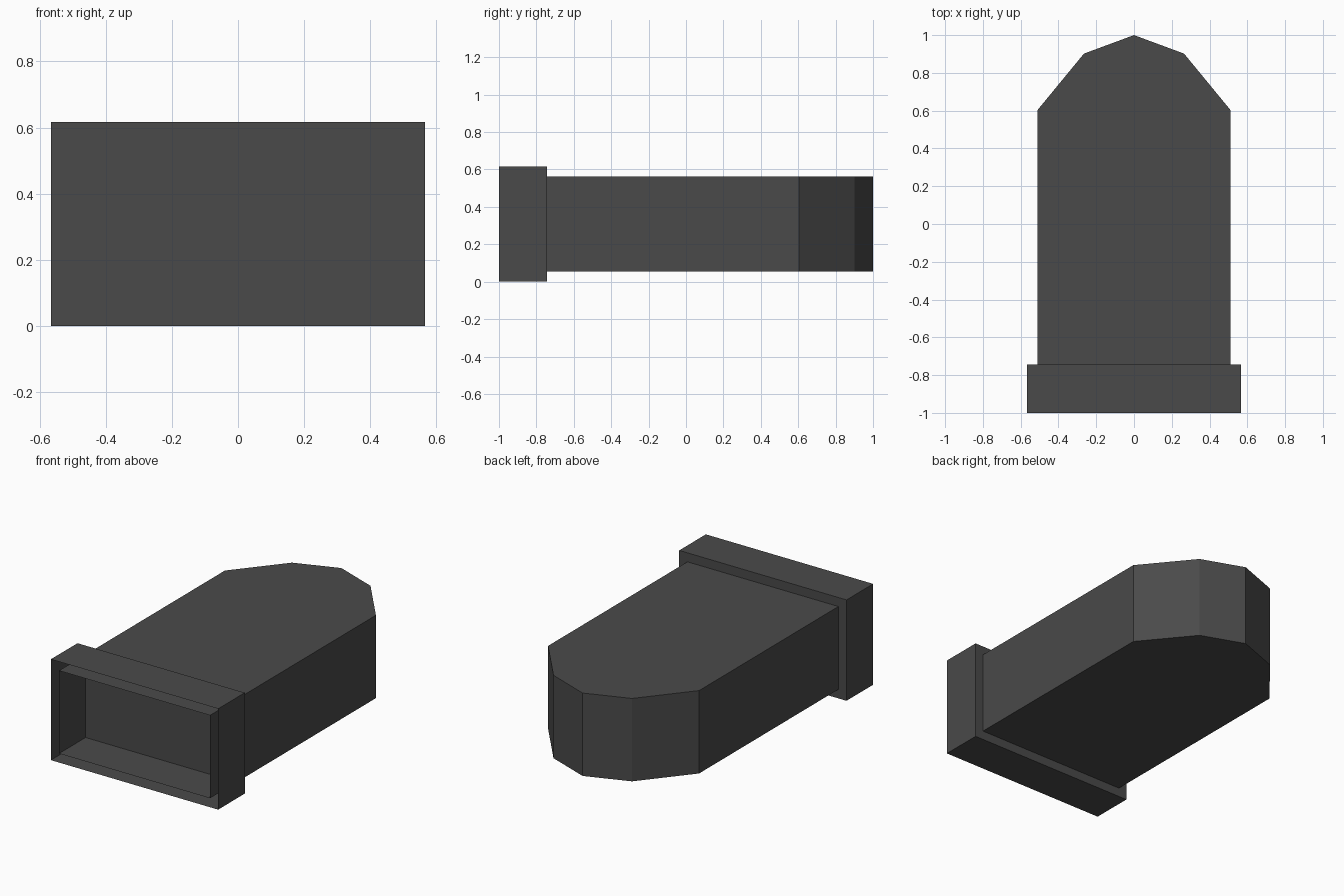
import bpy
import bmesh

cube = bpy.data.objects.get("Cube")
if cube:
    bpy.data.objects.remove(cube, do_unlink=True)

# One dark grey for everything
grey = bpy.data.materials.new("dark_grey")
grey.use_nodes = True
COLOUR = (0.068, 0.068, 0.068, 1)
grey.diffuse_color = COLOUR
grey.node_tree.nodes["Principled BSDF"].inputs["Base Color"].default_value = COLOUR

FRONT, STEP = -1.0, -0.743            # mouth of the collar, start of the body
BODY_X, BODY_Z = 0.511, (0.055, 0.562)
COLLAR_X, COLLAR_Z = 0.566, (0.0, 0.617)


def finish(name, bm):
    bmesh.ops.recalc_face_normals(bm, faces=bm.faces)
    mesh = bpy.data.meshes.new(name)
    bm.to_mesh(mesh)
    bm.free()
    mesh.materials.append(grey)
    obj = bpy.data.objects.new(name, mesh)
    bpy.context.collection.objects.link(obj)


def sleeve(name, half_x, z, back):
    """Thin rectangular sleeve, open at the front, with an optional back plate."""
    bm = bmesh.new()
    corners = [(-half_x, z[0]), (half_x, z[0]), (half_x, z[1]), (-half_x, z[1])]
    near = [bm.verts.new((x, FRONT, h)) for x, h in corners]
    far = [bm.verts.new((x, STEP, h)) for x, h in corners]
    for i in range(4):
        j = (i + 1) % 4
        bm.faces.new((near[i], near[j], far[j], far[i]))
    if back:
        bm.faces.new(far)
    finish(name, bm)


# Collar with its back plate, and the inner sleeve that lines the opening
sleeve("collar", COLLAR_X, COLLAR_Z, True)
sleeve("inner_sleeve", BODY_X, BODY_Z, False)

# Body: mirrored outline with a faceted rounded end; the collar plate closes its front
half = [(BODY_X, STEP), (BODY_X, 0.603), (0.265, 0.902)]
outline = half + [(0, 1)] + [(-x, y) for x, y in reversed(half)]
bm = bmesh.new()
low, high = ([bm.verts.new((x, y, z)) for x, y in outline] for z in BODY_Z)
bm.faces.new(low)
bm.faces.new(high)
for i in range(len(outline) - 1):
    bm.faces.new((low[i], low[i + 1], high[i + 1], high[i]))
finish("body", bm)
